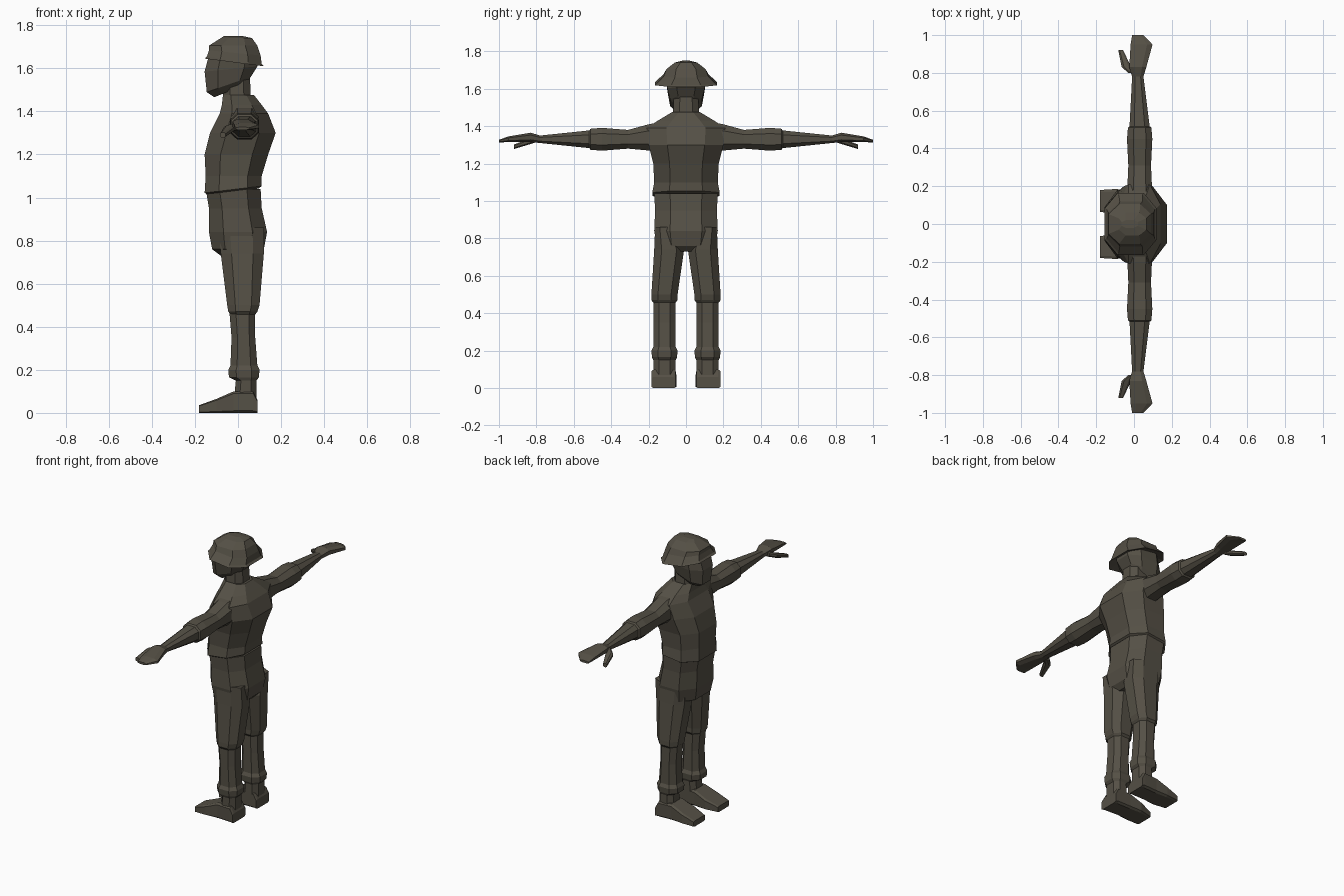
import bpy, bmesh

cube = bpy.data.objects.get("Cube")
if cube:
    bpy.data.objects.remove(cube)

olive = bpy.data.materials.new("dark olive")
olive.use_nodes = True
olive_color = (.09, .08, .06, 1)
olive.diffuse_color = olive_color
olive.node_tree.nodes["Principled BSDF"].inputs["Base Color"].default_value = olive_color

LEG_CENTER = .115
ARM_CENTER = .03
ARM_HEIGHT = 1.33


def section(at, a_low, a_high, b_low, b_high, tilt=0):
    return at, a_low, a_high, b_low, b_high, tilt


def body_ring(z, front, back, half, tilt=0):
    """Level cross-section of the body, symmetric left to right."""
    return section(z, front, back, -half, half, tilt)


def leg_ring(z, front, back, half=.06):
    return section(z, front, back, LEG_CENTER - half, LEG_CENTER + half)


def arm_ring(reach, depth, height, shift=0, lift=0):
    """Upright cross-section of the arm, given by its half sizes."""
    x, z = ARM_CENTER + shift, ARM_HEIGHT + lift
    return section(reach, x - depth, x + depth, z - height, z + height)


def step(ring, move, grow):
    """Neighbouring cross-section, moved along the axis and made wider."""
    at, a_low, a_high, b_low, b_high, tilt = ring
    return section(at + move, a_low - grow, a_high + grow, b_low - grow, b_high + grow, tilt)


def place(axis, along, a, b, side):
    if axis == "z":
        return a, b * side, along
    if axis == "y":
        return a, along * side, b
    return along, a * side, b


def loft(name, axis, rings, cut=.25, side=1):
    """Skin chamfered rectangles strung along an axis and cap both ends."""
    near, far = cut, 1 - cut
    corners = ((0, near), (0, far), (near, 1), (far, 1),
               (1, far), (1, near), (far, 0), (near, 0))
    bm = bmesh.new()
    loops = []
    for at, a_low, a_high, b_low, b_high, tilt in rings:
        loop = []
        for u, v in corners:
            a = a_low + (a_high - a_low) * u
            b = b_low + (b_high - b_low) * v
            loop.append(bm.verts.new(place(axis, at + tilt * a, a, b, side)))
        loops.append(loop)
    for low, high in zip(loops, loops[1:]):
        for i in range(len(corners)):
            bm.faces.new((low[i - 1], low[i], high[i], high[i - 1]))
    bm.faces.new(loops[0])
    bm.faces.new(loops[-1])
    bmesh.ops.recalc_face_normals(bm, faces=bm.faces)
    mesh = bpy.data.meshes.new(name)
    bm.to_mesh(mesh)
    bm.free()
    mesh.materials.append(olive)
    bpy.context.collection.objects.link(bpy.data.objects.new(name, mesh))


# Trouser seat
seat = body_ring(z=.84, front=-.135, back=.135, half=.17)
waist = body_ring(z=1.04, front=-.15, back=.105, half=.17)
loft("hips", "z", [
    body_ring(z=.73, front=-.08, back=.09, half=.07),
    step(seat, move=-.08, grow=-.015),
    seat,
    body_ring(z=.95, front=-.135, back=.11, half=.165),
    waist,
])

# Jacket with a lipped hem, rounded upper back and sloping shoulders
hem = body_ring(z=1.04, front=-.155, back=.11, half=.18, tilt=.12)
loft("jacket", "z", [
    step(hem, move=-.01, grow=-.015),
    hem,
    body_ring(z=1.1, front=-.15, back=.11, half=.17),
    body_ring(z=1.2, front=-.155, back=.14, half=.175),
    body_ring(z=1.3, front=-.13, back=.175, half=.2),
    body_ring(z=1.39, front=-.085, back=.14, half=.21),
    body_ring(z=1.43, front=-.075, back=.11, half=.15),
    body_ring(z=1.475, front=-.07, back=.075, half=.075),
])
collar = body_ring(z=1.44, front=-.07, back=.06, half=.07)
loft("neck", "z", [collar, step(collar, move=.14, grow=-.005)])

# Head, with the jaw rising toward the back
brow = body_ring(z=1.66, front=-.135, back=.09, half=.105)
loft("head", "z", [
    body_ring(z=1.51, front=-.11, back=.035, half=.055, tilt=.4),
    body_ring(z=1.54, front=-.145, back=.06, half=.085, tilt=.35),
    body_ring(z=1.6, front=-.155, back=.09, half=.1, tilt=.1),
    brow,
])

# Helmet: sloping flared brim, then the dome
brim = body_ring(z=1.625, front=-.155, back=.12, half=.165, tilt=-.13)
loft("helmet", "z", [
    step(brim, move=.02, grow=-.05),
    brim,
    step(brim, move=.01, grow=-.01),
    body_ring(z=1.67, front=-.135, back=.105, half=.12, tilt=-.1),
    step(brow, move=.045, grow=0),
    body_ring(z=1.74, front=-.08, back=.065, half=.06),
    body_ring(z=1.75, front=-.065, back=.02, half=.02),
])

for label, side in (("left", -1), ("right", 1)):
    # Trouser leg, gathered under the knee
    knee = leg_ring(z=.47, front=-.045, back=.09, half=.07)
    loft(label + "_thigh", "z", [
        leg_ring(z=.86, front=-.09, back=.12, half=.05),
        section(.74, -.08, .12, .01, .17),
        leg_ring(z=.5, front=-.05, back=.1, half=.07),
        knee,
        step(knee, move=-.02, grow=-.015),
    ], side=side)

    # Shin with a raised boot cuff
    calf = leg_ring(z=.22, front=-.035, back=.09)
    cuff = step(calf, move=-.02, grow=.01)
    loft(label + "_shin", "z", [
        leg_ring(z=.47, front=-.04, back=.08),
        leg_ring(z=.35, front=-.03, back=.08),
        calf,
        cuff,
        step(cuff, move=-.035, grow=-.003),
        leg_ring(z=.15, front=-.01, back=.085),
        leg_ring(z=.05, front=-.02, back=.085),
    ], side=side)

    # Boot, wedge shaped toward the toe
    loft(label + "_boot", "x", [
        section(.09, .055, .185, 0, .06),
        section(.07, .055, .185, 0, .1),
        section(-.02, .055, .18, 0, .1),
        section(-.1, .05, .185, 0, .065),
        section(-.18, .065, .18, 0, .036),
    ], cut=.1, side=side)

    # Upper sleeve with a step past the elbow
    elbow = arm_ring(reach=.51, depth=.062, height=.056)
    loft(label + "_upper_arm", "y", [
        arm_ring(reach=.1, depth=.08, height=.09, lift=.01),
        arm_ring(reach=.2, depth=.065, height=.07, lift=.01),
        arm_ring(reach=.31, depth=.06, height=.05),
        step(elbow, move=-.06, grow=.005),
        elbow,
        step(elbow, move=.01, grow=-.012),
    ], side=side)
    loft(label + "_forearm", "y", [
        step(elbow, move=0, grow=-.008),
        arm_ring(reach=.78, depth=.03, height=.02, shift=-.01),
    ], side=side)

    # Flat hand, with the thumb held forward and down
    loft(label + "_hand", "y", [
        arm_ring(reach=.78, depth=.03, height=.02, shift=-.01),
        arm_ring(reach=.83, depth=.045, height=.025, shift=-.01, lift=.01),
        arm_ring(reach=.95, depth=.058, height=.015, shift=.01),
        arm_ring(reach=1, depth=.03, height=.007, shift=-.01, lift=-.01),
    ], side=side)
    loft(label + "_thumb", "y", [
        arm_ring(reach=.8, depth=.025, height=.015, shift=-.035),
        arm_ring(reach=.83, depth=.025, height=.015, shift=-.07, lift=-.01),
        arm_ring(reach=.92, depth=.013, height=.012, shift=-.1, lift=-.04),
    ], side=side)
